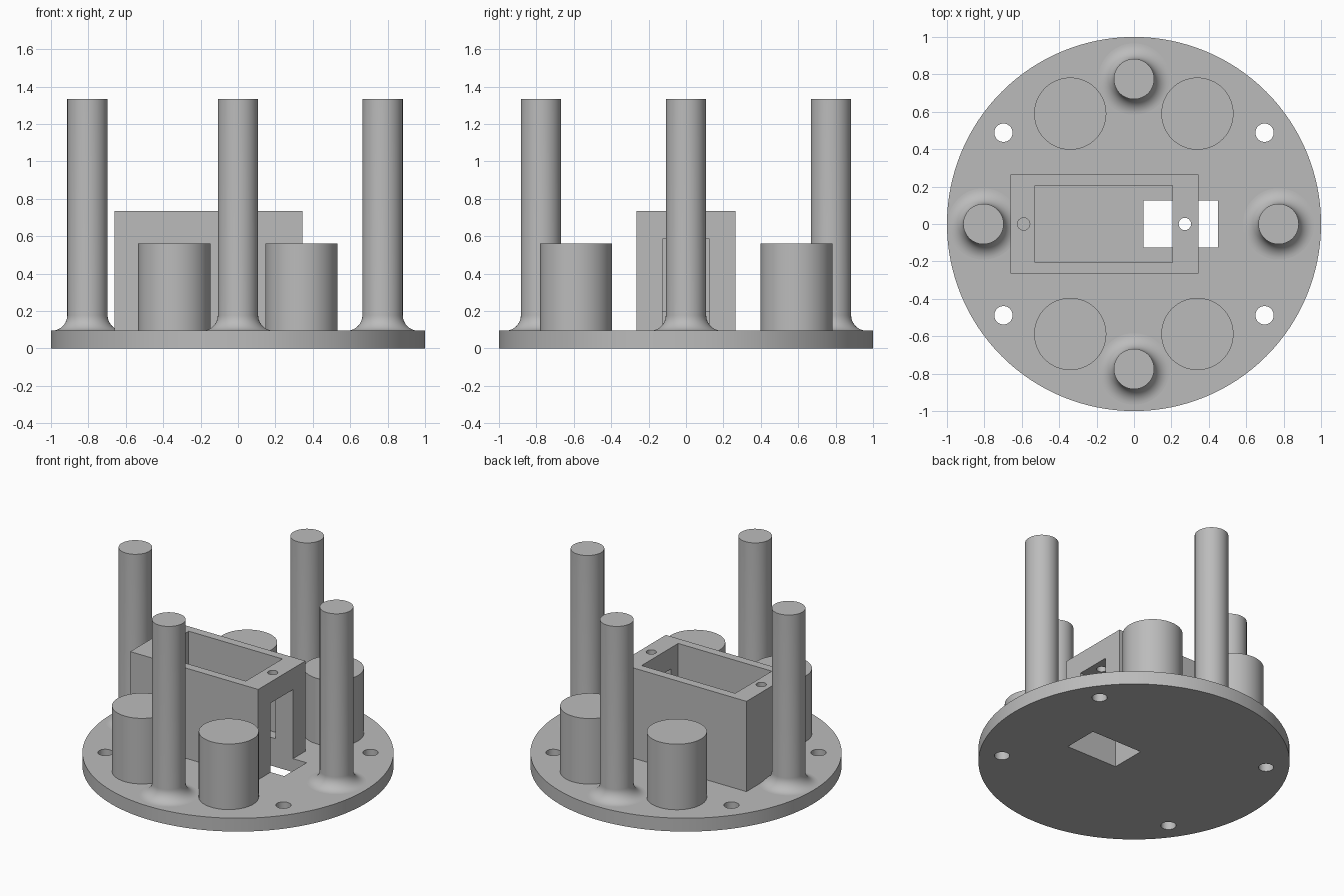
import bpy
import math

cube = bpy.data.objects.get("Cube")
if cube:
    bpy.data.objects.remove(cube, do_unlink=True)

GREY = (0.5, 0.5, 0.5, 1)
grey = bpy.data.materials.new("plain_grey")
grey.use_nodes = True
grey.diffuse_color = GREY
grey.node_tree.nodes["Principled BSDF"].inputs["Base Color"].default_value = GREY

BASE_TOP = 0.095
SINK = 0.05  # parts are rooted slightly inside the plate


def finish(name):
    obj = bpy.context.object
    obj.name = name
    obj.data.materials.clear()
    obj.data.materials.append(grey)
    return obj


def cylinder(name, x, y, radius, z0, z1, sides=64):
    bpy.ops.mesh.primitive_cylinder_add(vertices=sides, radius=radius, depth=z1 - z0,
                                        location=(x, y, (z0 + z1) / 2))
    return finish(name)


def block(name, x0, x1, half_y, z0, z1):
    bpy.ops.mesh.primitive_cube_add(size=1, location=((x0 + x1) / 2, 0, (z0 + z1) / 2))
    obj = finish(name)
    obj.scale = (x1 - x0, 2 * half_y, z1 - z0)
    return obj


def smooth(obj):
    bpy.ops.object.select_all(action="DESELECT")
    obj.select_set(True)
    bpy.context.view_layer.objects.active = obj
    bpy.ops.object.shade_smooth_by_angle(angle=math.radians(30))


def cut(obj, cutters):
    bpy.context.view_layer.objects.active = obj
    for cutter in cutters:
        mod = obj.modifiers.new("cut", "BOOLEAN")
        mod.operation = "DIFFERENCE"
        mod.solver = "EXACT"
        mod.object = cutter
        bpy.ops.object.modifier_apply(modifier=mod.name)


def post(name, x, y, radius=0.108, fillet=0.083, top=1.335, sides=64):
    """Tall post whose foot flares into the plate with a round fillet."""
    profile = [(radius + fillet, SINK)]
    for i in range(13):
        a = math.pi / 2 * i / 12
        profile.append((radius + fillet * (1 - math.sin(a)),
                        BASE_TOP + fillet * (1 - math.cos(a))))
    profile.append((radius, top))
    verts, faces = [], []
    for r, z in profile:
        for s in range(sides):
            t = 2 * math.pi * s / sides
            verts.append((r * math.cos(t), r * math.sin(t), z))
    for k in range(len(profile) - 1):
        for s in range(sides):
            a, b = k * sides + s, k * sides + (s + 1) % sides
            faces.append((a, b, b + sides, a + sides))
    faces.append(tuple(reversed(range(sides))))
    faces.append(tuple(range(len(verts) - sides, len(verts))))
    mesh = bpy.data.meshes.new(name)
    mesh.from_pydata(verts, [], faces)
    obj = bpy.data.objects.new(name, mesh)
    bpy.context.collection.objects.link(obj)
    obj.location = (x, y, 0)
    mesh.materials.append(grey)
    smooth(obj)


# Round plate and rectangular housing
plate = cylinder("base_plate", 0, 0, 1, 0, BASE_TOP, 128)
housing = block("housing", -0.66, 0.344, 0.265, SINK, 0.735)

# Openings: cable slot through housing end and plate, pocket, screw holes
slot = block("slot_cutter", 0.05, 0.45, 0.125, -0.2, 0.585)
pocket = block("pocket_cutter", -0.53, 0.205, 0.205, 0.2, 1)
screws = [cylinder("screw_cutter", x, 0, 0.033, 0.4, 1, 32) for x in (-0.59, 0.272)]
mounts = [cylinder("mount_cutter", sx * 0.698, sy * 0.488, 0.049, -0.2, 0.3, 32)
          for sx in (-1, 1) for sy in (-1, 1)]
cut(plate, [slot] + mounts)
cut(housing, [slot, pocket] + screws)
for cutter in [slot, pocket] + screws + mounts:
    bpy.data.objects.remove(cutter, do_unlink=True)
smooth(plate)
smooth(housing)

# Four short bosses
for side, x in (("right", -0.341), ("left", 0.339)):
    for end, y in (("front", -0.588), ("back", 0.59)):
        smooth(cylinder(f"{end}_{side}_boss", x, y, 0.193, SINK, 0.56))

# Four tall posts
post("front_post", 0, -0.775)
post("back_post", 0, 0.775)
post("right_post", -0.805, 0)
post("left_post", 0.773, 0)
